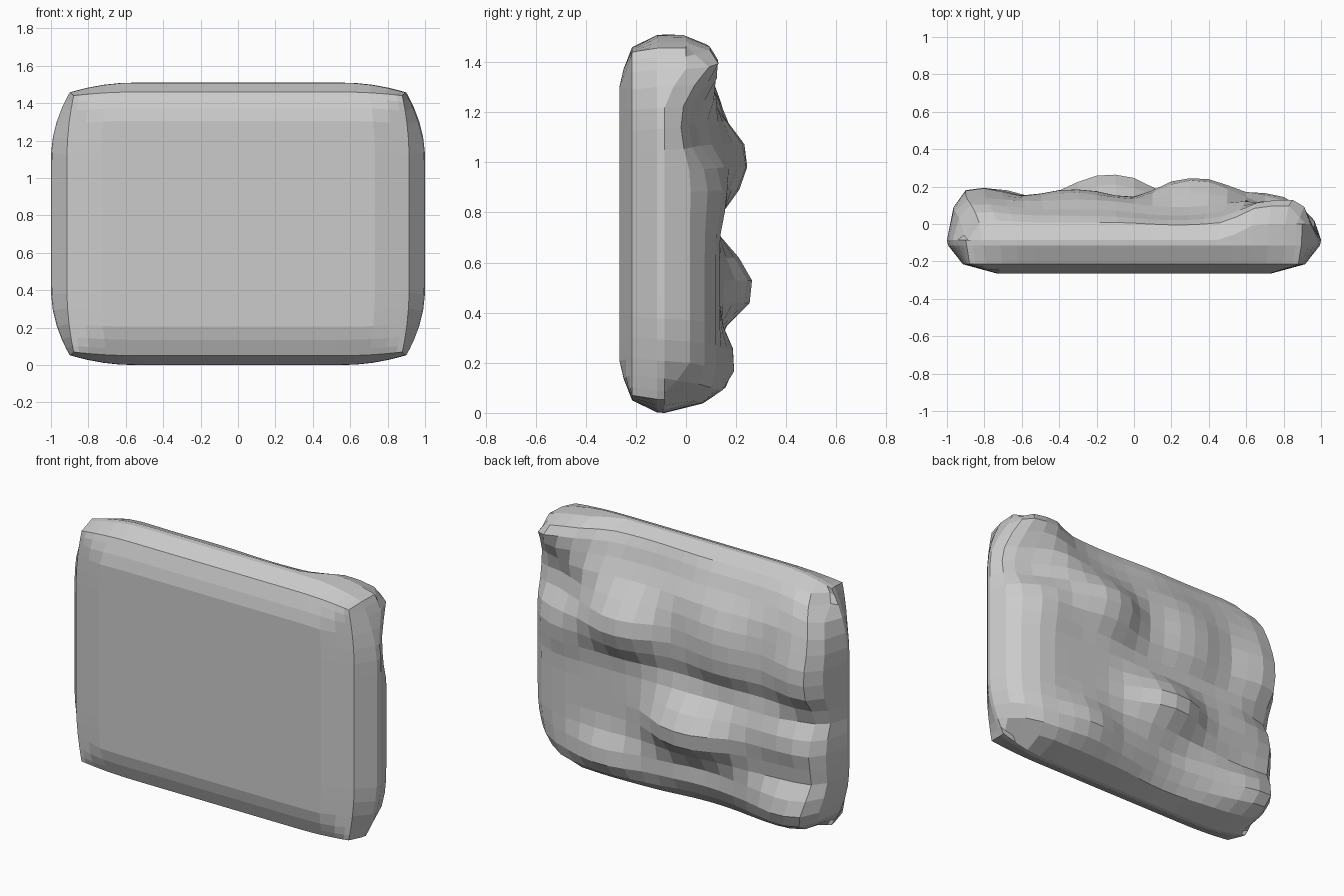
import bpy, bmesh, math

if "Cube" in bpy.data.objects:
    bpy.data.objects.remove(bpy.data.objects["Cube"])

# Grid parameters across the slab (-1..1), tighter towards the rims
U = [-1, -.965, -.9] + [-.8 + 1.6 * i / 16 for i in range(17)] + [.9, .965, 1]
V = [-1, -.95, -.88] + [-.78 + 1.56 * i / 13 for i in range(14)] + [.88, .95, 1]
NU, NV = len(U), len(V)

# Lumps and hollows of the rough back: x, z, width, height, amount
LUMPS = [
    (.32, 1.00, .23, .16, .11), (-.12, .50, .25, .15, .13),
    (-.62, .55, .30, .14, .02), (.44, .20, .20, .13, .06),
    (-.84, 1.00, .20, .18, .06), (-.80, .17, .22, .13, .055),
    (-.32, 1.02, .22, .20, .05), (.72, .90, .22, .14, .03),
    (.86, 1.14, .20, .14, -.09),
    (.25, 1.38, .34, .16, -.08), (-.40, 1.40, .40, .14, -.05),
    (-.35, .77, .55, .07, -.03), (-.95, .72, .20, .09, -.06),
    (-.20, .28, .22, .08, -.04), (-.75, .38, .25, .08, -.03),
    (-.20, .08, .28, .10, -.06),
]


def smooth(a, b, t):
    t = min(1, max(0, (t - a) / (b - a)))
    return t * t * (3 - 2 * t)


def place(u, v, half_w, half_h, cut):
    """Rounded-corner rectangle mapping."""
    tu = max(0, (abs(u) - .62) / .38)
    tv = max(0, (abs(v) - .5) / .5)
    return (half_w * u * (1 - cut * tv * tv),
            .755 + half_h * v * (1 - .7 * cut * tu * tu))


def back_y(u, v, x, z):
    h = .135 + sum(a * math.exp(-(((x - cx) / w) ** 2 + ((z - cz) / t) ** 2) ** 1.4)
                   for cx, cz, w, t, a in LUMPS)
    # rim sits far forward except at the raised top right corner
    corner = smooth(.5, .75, u) * smooth(.7, .88, v)
    rim_y = -.085 + .085 * corner
    side_w = .32 if u > 0 else .14
    side_w += (.11 - side_w) * corner
    top_w = (.26 if v > 0 else .15)
    top_w += (.12 - top_w) * corner
    k = max(0, 1 - (1 - abs(u)) / side_w)
    m = max(0, 1 - (1 - abs(v)) * .755 / top_w)
    r = min(1, math.hypot(k, m))
    if max(abs(u), abs(v)) == 1:
        r = 1
    return rim_y + (h - rim_y) * math.sqrt(1 - r * r)


def sheet(bm, half_w, half_h, cut, depth, flip):
    rows = []
    for v in V:
        row = []
        for u in U:
            x, z = place(u, v, half_w, half_h, cut)
            row.append(bm.verts.new((x, depth(u, v, x, z), z)))
        rows.append(row)
    for j in range(NV - 1):
        for i in range(NU - 1):
            q = [rows[j][i], rows[j][i + 1], rows[j + 1][i + 1], rows[j + 1][i]]
            bm.faces.new(q[::-1] if flip else q)
    return rows


def front_y(u, v, x, z):
    return -.265 + .05 * max(0, (abs(u) - .8) / .2, (abs(v) - .82) / .18)


def rim(rows):
    return (rows[0][:-1] + [r[-1] for r in rows[:-1]]
            + rows[-1][:0:-1] + [r[0] for r in rows[:0:-1]])


bm = bmesh.new()

# Flat front with a bevelled border, and lumpy back
front = sheet(bm, .915, .705, .04, front_y, False)
back = sheet(bm, 1.0, .755, .10, back_y, True)

# Side band joining the two through a middle ring
a, c = rim(front), rim(back)
b = [bm.verts.new((p.co.x * .994, -.115, .755 + (p.co.z - .755) * .998)) for p in c]
n = len(a)
for i in range(n):
    k = (i + 1) % n
    bm.faces.new((a[i], b[i], b[k], a[k]))
    bm.faces.new((b[i], c[i], c[k], b[k]))
bmesh.ops.recalc_face_normals(bm, faces=bm.faces)

mesh = bpy.data.meshes.new("rock_slab")
bm.to_mesh(mesh)
bm.free()
slab = bpy.data.objects.new("rock_slab", mesh)
bpy.context.collection.objects.link(slab)
